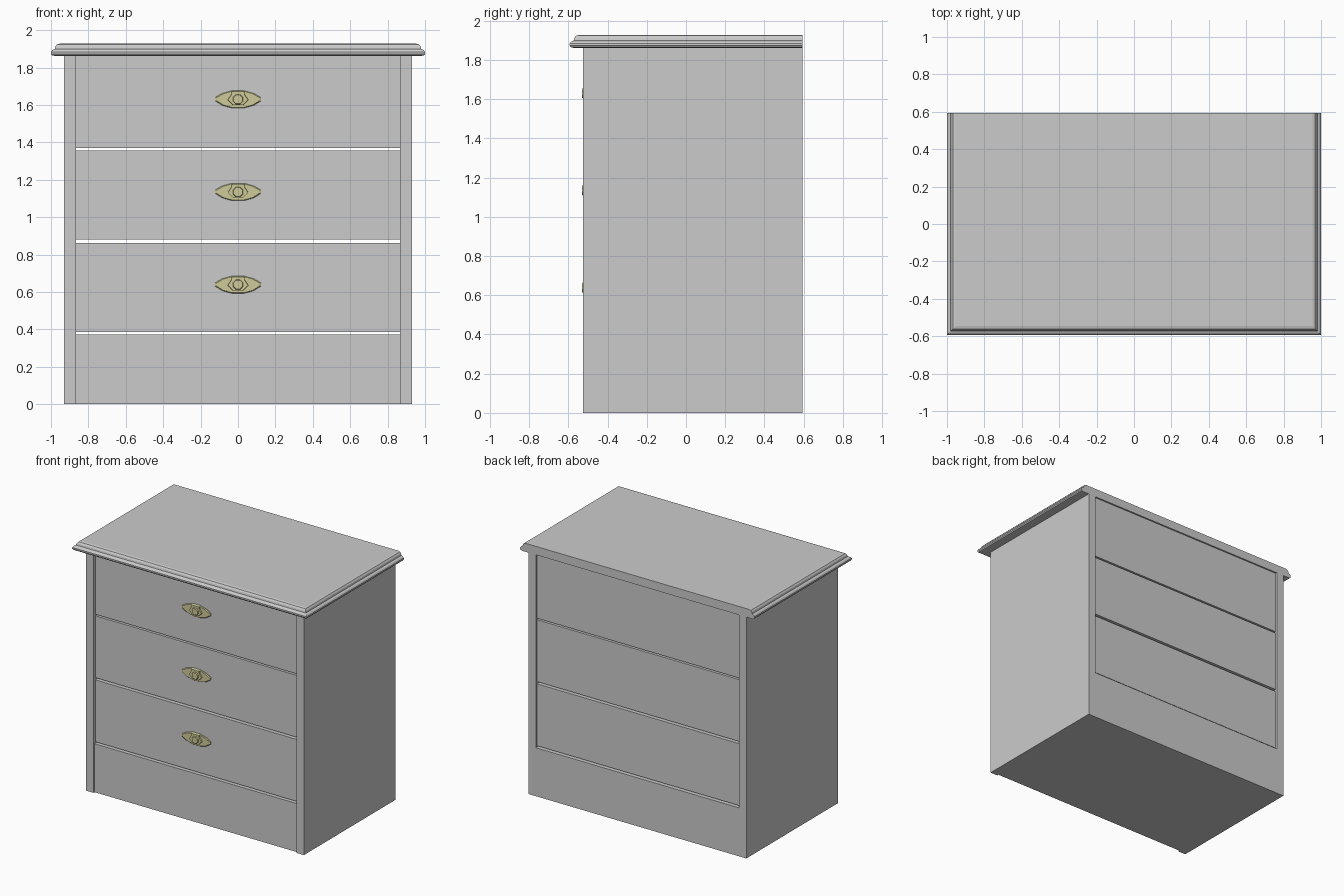
import bpy, bmesh, math

if "Cube" in bpy.data.objects:
    bpy.data.objects.remove(bpy.data.objects["Cube"])

BACK = 0.593


def make_object(name, bm, mat=None):
    bmesh.ops.recalc_face_normals(bm, faces=bm.faces)
    mesh = bpy.data.meshes.new(name)
    bm.to_mesh(mesh)
    bm.free()
    ob = bpy.data.objects.new(name, mesh)
    bpy.context.collection.objects.link(ob)
    if mat:
        mesh.materials.append(mat)
    return ob


def loft(name, rings, mat=None):
    """Join rings of equal length and cap both ends."""
    bm = bmesh.new()
    vs = [[bm.verts.new(p) for p in ring] for ring in rings]
    n = len(vs[0])
    for a, b in zip(vs, vs[1:]):
        for i in range(n):
            j = (i + 1) % n
            bm.faces.new((a[i], a[j], b[j], b[i]))
    bm.faces.new(vs[0])
    bm.faces.new(vs[-1])
    return make_object(name, bm, mat)


def box(name, x0, x1, y0, y1, z0, z1):
    return loft(name, [[(x0, y0, z), (x1, y0, z), (x1, y1, z), (x0, y1, z)]
                       for z in (z0, z1)])


# Carcass: two side panels and the plinth between them
for side, label in ((-1, "left"), (1, "right")):
    a, b = sorted((side * 0.93, side * 0.867))
    box(label + "_side_panel", a, b, -0.525, BACK, 0, 1.864)
box("plinth", -0.867, 0.867, -0.512, BACK, 0, 0.374)

# Drawers, with open slots between them
for i, (z0, z1) in enumerate(((0.385, 0.863), (0.88, 1.357), (1.369, 1.864))):
    box("drawer_%d" % (i + 1), -0.867, 0.867, -0.502, BACK - 0.012, z0, z1)

# Moulded top: the edge profile (inset, height) runs round front and sides
profile = [(0.02, 1.862), (0.006, 1.865), (0, 1.873), (0, 1.884),
           (0.007, 1.893), (0.02, 1.899), (0.023, 1.912),
           (0.032, 1.924), (0.048, 1.928)]
loft("moulded_top", [[(-1 + d, -0.593 + d, z), (1 - d, -0.593 + d, z),
                      (1 - d, BACK, z), (-1 + d, BACK, z)]
                     for d, z in profile])

# Handles: oval backplate, tapered drop pull and round boss
brass = bpy.data.materials.new("brass")
brass.diffuse_color = (0.62, 0.6, 0.32, 1)
brass.use_nodes = True
brass.node_tree.nodes["Principled BSDF"].inputs["Base Color"].default_value = brass.diffuse_color

half_plate = [(0.035, 0.046), (0.085, 0.032), (0.123, 0.01),
              (0.123, -0.008), (0.085, -0.032), (0.035, -0.046)]
half_pull = [(0.034, 0.044), (0.036, 0.026), (0.056, -0.003), (0.028, -0.031)]


def mirrored(half):
    return half + [(-x, z) for x, z in reversed(half)]


def at(outline, s, y, zc):
    return [(x * s, y, zc + z * s) for x, z in outline]


plate, pull = mirrored(half_plate), mirrored(half_pull)
octagon = [(0.03 * math.cos(t), 0.03 * math.sin(t))
           for t in [math.pi / 4 * (k + 0.5) for k in range(8)]]
for i, zc in enumerate((0.639, 1.135, 1.63)):
    n = "_%d" % (i + 1)
    loft("handle_plate" + n, [at(plate, 1, -0.5, zc), at(plate, 1, -0.508, zc),
                              at(plate, 0.93, -0.513, zc)], brass)
    loft("handle_pull" + n, [at(pull, 1, -0.511, zc), at(pull, 0.96, -0.522, zc)], brass)
    loft("handle_boss" + n, [at(octagon, 1, -0.52, zc), at(octagon, 0.85, -0.53, zc)], brass)
